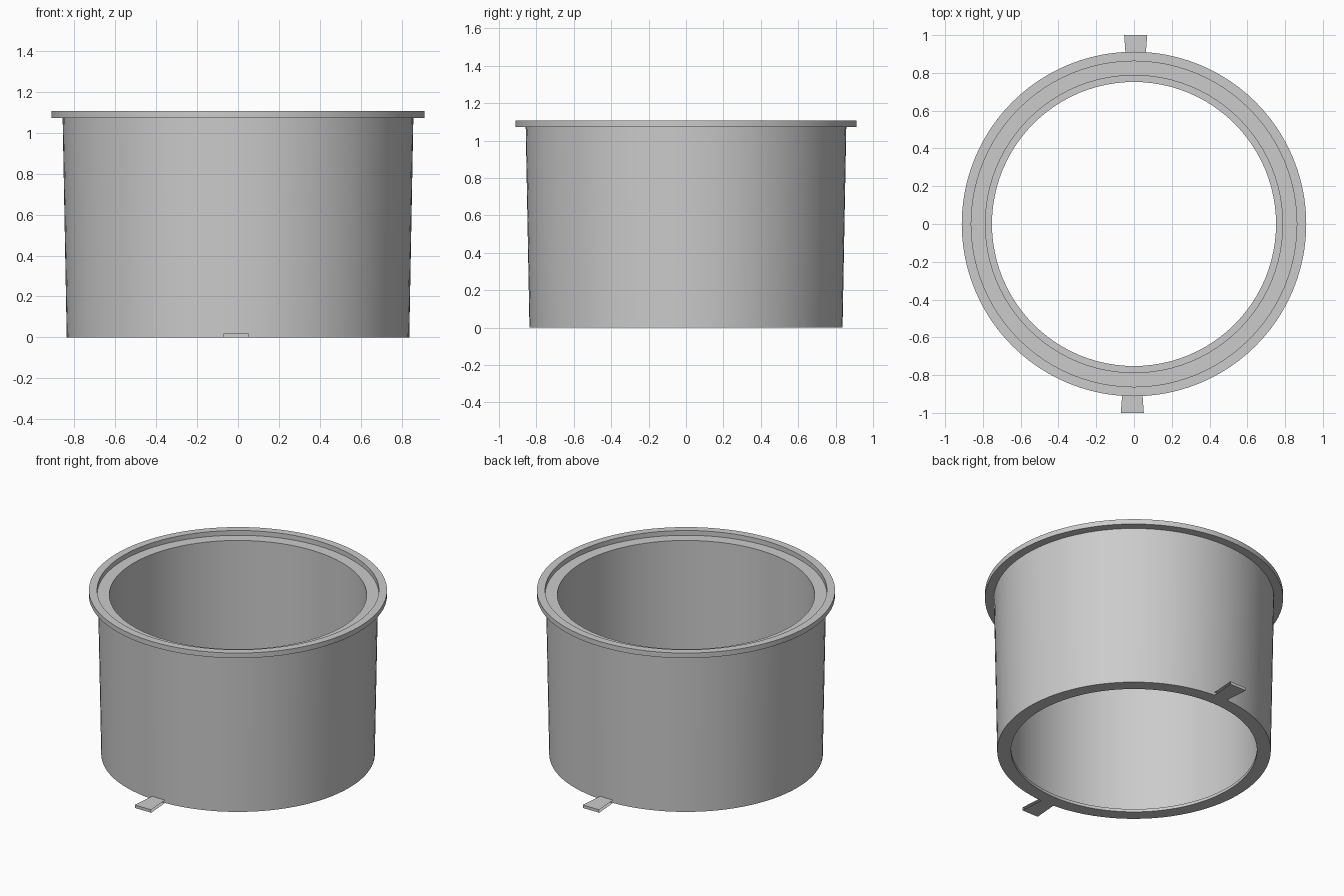
import bpy
import bmesh
from math import radians, sqrt
from mathutils import Matrix, Vector

cube = bpy.data.objects.get("Cube")
if cube:
    bpy.data.objects.remove(cube, do_unlink=True)

SEGMENTS = 96
WALL_FOOT = 0.837
TAB_HEIGHT = 0.02

# Single plain grey
grey = bpy.data.materials.new("plain_grey")
grey.use_nodes = True
colour = (0.6, 0.6, 0.6, 1)
grey.diffuse_color = colour
grey.node_tree.nodes["Principled BSDF"].inputs["Base Color"].default_value = colour


def add_object(name, bm):
    mesh = bpy.data.meshes.new(name)
    bm.to_mesh(mesh)
    bm.free()
    mesh.materials.append(grey)
    obj = bpy.data.objects.new(name, mesh)
    bpy.context.collection.objects.link(obj)
    return obj


def lathe(name, profile):
    """Revolve a closed (radius, height) outline around z."""
    bm = bmesh.new()
    verts = [bm.verts.new((r, 0, z)) for r, z in profile]
    edges = [bm.edges.new((a, b)) for a, b in zip(verts, verts[1:] + verts[:1])]
    bmesh.ops.spin(bm, geom=verts + edges, cent=(0, 0, 0), axis=(0, 0, 1),
                   angle=radians(360), steps=SEGMENTS, use_merge=True)
    bmesh.ops.remove_doubles(bm, verts=bm.verts, dist=0.0001)
    bmesh.ops.recalc_face_normals(bm, faces=bm.faces)
    return add_object(name, bm)


# Tapered tube with a stepped top flange and a small inner lip at the foot
sleeve = lathe("tapered_sleeve", [
    (0.752, 0), (WALL_FOOT, 0),
    (0.857, 1.073), (0.912, 1.073), (0.912, 1.107), (0.862, 1.107),
    (0.862, 1.075), (0.787, 1.075),
    (0.787, TAB_HEIGHT), (0.752, TAB_HEIGHT),
])
bpy.ops.object.select_all(action="DESELECT")
sleeve.select_set(True)
bpy.context.view_layer.objects.active = sleeve
bpy.ops.object.shade_smooth_by_angle(angle=radians(30))


def foot_tab(name, turn):
    """Thin flared tab, open along its two sides, leaving the foot of the wall."""
    bm = bmesh.new()
    inner_y = -sqrt(WALL_FOOT ** 2 - 0.06 ** 2)
    outline = [(-0.057, inner_y), (-0.07, -1), (0.052, -1), (0.04, inner_y)]
    low = [bm.verts.new((x, y, 0)) for x, y in outline]
    high = [bm.verts.new((x, y, TAB_HEIGHT)) for x, y in outline]
    bm.faces.new(low[::-1])
    bm.faces.new(high)
    bm.faces.new((low[1], low[2], high[2], high[1]))
    bmesh.ops.rotate(bm, verts=bm.verts, cent=Vector(),
                     matrix=Matrix.Rotation(radians(turn), 3, "Z"))
    bm.normal_update()
    bmesh.ops.recalc_face_normals(bm, faces=bm.faces)
    return add_object(name, bm)


# Opposed tabs at front and back
foot_tab("front_tab", 0)
foot_tab("back_tab", 180)
